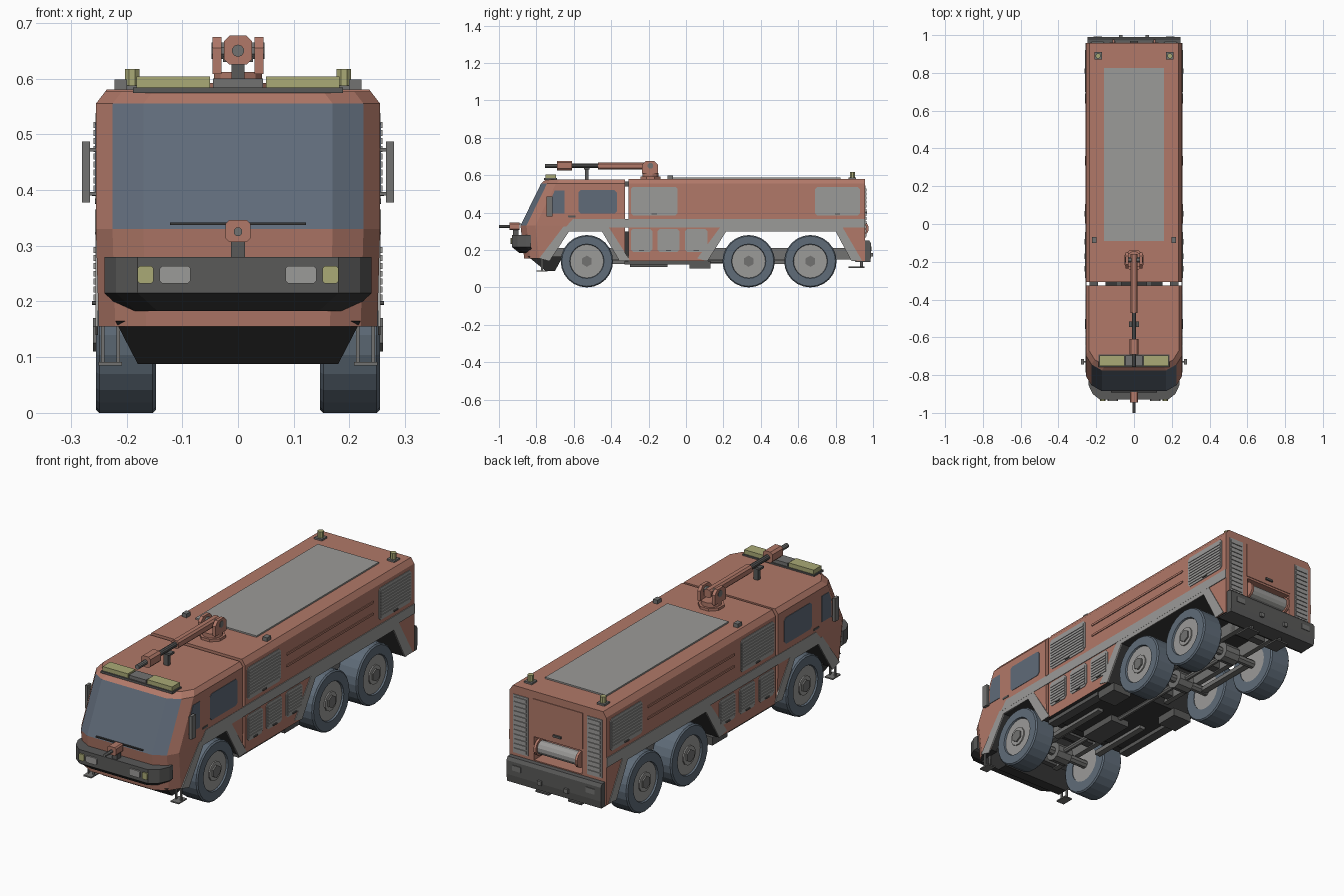
import bpy, bmesh, math
from mathutils import Vector

if "Cube" in bpy.data.objects:
    bpy.data.objects.remove(bpy.data.objects["Cube"], do_unlink=True)


def material(name, r, g, b):
    m = bpy.data.materials.new(name)
    m.use_nodes = True
    m.diffuse_color = (r, g, b, 1)
    m.node_tree.nodes["Principled BSDF"].inputs["Base Color"].default_value = (r, g, b, 1)
    return m


PAINT = material("brick_paint", .44, .19, .14)
LIGHT = material("light_grey", .33, .325, .315)
MID = material("mid_grey", .17, .17, .165)
DARK = material("dark_grey", .10, .10, .098)
BLACK = material("underbody_black", .04, .04, .04)
GLASS = material("slate_glass", .115, .145, .19)
TYRE = material("slate_rubber", .115, .15, .19)
LAMP = material("lamp_yellow", .40, .40, .18)


def loft(name, rings, mat, closed=False):
    """Skin a list of equal-length 3D rings, capped or joined end to start."""
    bm = bmesh.new()
    vs = [[bm.verts.new(p) for p in ring] for ring in rings]
    n = len(rings[0])
    pairs = list(zip(vs, vs[1:]))
    if closed:
        pairs.append((vs[-1], vs[0]))
    else:
        bm.faces.new(vs[0])
        bm.faces.new(vs[-1])
    for a, b in pairs:
        for i in range(n):
            bm.faces.new((a[i], a[(i + 1) % n], b[(i + 1) % n], b[i]))
    bmesh.ops.recalc_face_normals(bm, faces=bm.faces)
    me = bpy.data.meshes.new(name)
    bm.to_mesh(me)
    bm.free()
    ob = bpy.data.objects.new(name, me)
    bpy.context.collection.objects.link(ob)
    me.materials.append(mat)
    return ob


def prism(name, axis, pts, a, b, mat):
    """Extrude a 2D outline along one axis from a to b."""
    def put(p, t):
        return {"X": (t, p[0], p[1]), "Y": (p[0], t, p[1]), "Z": (p[0], p[1], t)}[axis]
    return loft(name, [[put(p, t) for p in pts] for t in (a, b)], mat)


def box(name, x, y, z, mat):
    return prism(name, "Z", [(x[0], y[0]), (x[1], y[0]), (x[1], y[1]), (x[0], y[1])], *z, mat)


def rod(name, axis, c, r, a, b, mat, n=16):
    pts = [(c[0] + r * math.cos(math.tau * (i + .5) / n),
            c[1] + r * math.sin(math.tau * (i + .5) / n)) for i in range(n)]
    return prism(name, axis, pts, a, b, mat)


def clipped(u0, u1, v0, v1, c=.012):
    """Rectangle outline with clipped corners."""
    return [(u0 + c, v0), (u1 - c, v0), (u1, v0 + c), (u1, v1 - c),
            (u1 - c, v1), (u0 + c, v1), (u0, v1 - c), (u0, v0 + c)]


def nose_ring(z, w, front, back, cx, cy):
    half = [(w, back), (w, front + cy), (w - cx * .35, front + cy * .4), (w - cx, front)]
    return [(x, y, z) for x, y in half] + [(-x, y, z) for x, y in reversed(half)]


def cut(ob, *cutters):
    bpy.context.view_layer.objects.active = ob
    for c in cutters:
        m = ob.modifiers.new("cut", "BOOLEAN")
        m.operation, m.solver, m.object = "DIFFERENCE", "EXACT", c
        bpy.ops.object.modifier_apply(modifier=m.name)
        bpy.data.objects.remove(c, do_unlink=True)


def darken_underside(ob, mat=BLACK):
    ob.data.materials.append(mat)
    for p in ob.data.polygons:
        if p.normal.z < -.3 and p.center.z < .32:
            p.material_index = len(ob.data.materials) - 1


SIDES = (("left", 1), ("right", -1))
front_arch = [(-.73, .14), (-.625, .30), (-.45, .30), (-.355, .14)]
rear_arch = [(.115, .14), (.215, .30), (.80, .30), (.885, .14)]


def arch_cutter(a):
    pts = [(a[0][0] - .033, .09), a[1], a[2], (a[3][0] + .03, .09)]
    return prism("arch_cutter", "X", pts, -.4, .4, PAINT)


# Cab shell with windscreen faces
cab = loft("cab", [nose_ring(z, w, f, -.325, .085, .08) for z, w, f in
                   ((.155, .25, -.865), (.33, .255, -.885), (.555, .255, -.775), (.577, .238, -.75))], PAINT)
cab.data.materials.append(GLASS)
for p in cab.data.polygons:
    if .4 < p.center.z < .5 and p.normal.y < -.5 and abs(p.center.x) < .235:
        p.material_index = 1
cut(cab, arch_cutter(front_arch))
darken_underside(cab)

# Rear body with chamfered roof edges and hose bay
body = prism("rear_body", "Y", [(-.253, .14), (.253, .14), (.253, .555), (.236, .58),
                                (-.236, .58), (-.253, .555)], -.308, .957, PAINT)
cut(body, arch_cutter(rear_arch), box("bay_cutter", (-.125, .125), (.89, 1.1), (.255, .365), PAINT))
darken_underside(body)
box("body_link", (-.15, .15), (-.33, -.30), (.17, .3), BLACK)
for s in (-.08, .08):
    box("roof_link", (s - .015, s + .015), (-.33, -.30), (.54, .565), DARK)

# Front bumper, skid and headlamps
bumper = loft("front_bumper", [nose_ring(z, w, f, -.83, .06, .075) for z, w, f in
              ((.183, .205, -.89), (.215, .24, -.93), (.28, .24, -.93))], DARK)
darken_underside(bumper)
loft("front_skid", [[(-w, a, z), (w, a, z), (w, b, z), (-w, b, z)] for z, w, a, b in
                    ((.165, .22, -.845, -.66), (.088, .18, -.75, -.70))], BLACK)
for side, s in SIDES:
    prism(side + "_headlamp", "Y", clipped(s * .113 - .028, s * .113 + .028, .232, .264, .005), -.937, -.925, LIGHT)
    prism(side + "_indicator", "Y", clipped(s * .166 - .014, s * .166 + .014, .232, .264, .004), -.936, -.905, LAMP)

# Bumper water gun and wipers
box("bumper_gun_post", (-.013, .013), (-.925, -.895), (.28, .308), DARK)
prism("bumper_gun", "Y", clipped(-.022, .022, .307, .346, .006), -.945, -.89, PAINT)
rod("bumper_gun_barrel", "Y", (0, .325), .008, -1, -.94, MID, 8)
box("wiper_bar", (-.122, .122), (-.891, -.882), (.337, .342), BLACK)

# Wheels and axles
for y in (-.53, .335, .665):
    for side, s in SIDES:
        prof = [(.147, .085), (.147, .134), (.153, .14), (.249, .14), (.255, .134), (.255, .092), (.235, .085)]
        loft(side + "_tyre", [[(s * x, y + r * math.cos(math.tau * i / 24), .14 + r * math.sin(math.tau * i / 24))
                               for i in range(24)] for x, r in prof], TYRE, True)
        rod(side + "_rim", "X", (y, .14), .09, s * .15, s * .247, LIGHT, 24)
        rod(side + "_hub", "X", (y, .14), .045, s * .24, s * .253, LIGHT, 12)
        rod(side + "_hub_nut", "X", (y, .14), .03, s * .25, s * .26, MID, 6)
    rod("axle", "X", (y, .14), .02, -.16, .16, MID, 8)
    rod("differential", "X", (y, .14), .045, -.04, .04, MID, 10)

# Underbody frame
for side, s in SIDES:
    box(side + "_frame_rail", (s * .075, s * .10), (-.72, .93), (.15, .21), MID)
    box(side + "_sill", (s * .19, s * .235), (-.33, .02), (.122, .141), DARK)
    box(side + "_tank", (s * .13, s * .23), (.02, .13), (.102, .141), DARK)
    for y in (.5, -.25):
        box(side + "_spring_beam", (s * .11, s * .14), (y - .16, y + .16), (.125, .145), MID)
for y in (-.66, -.4, -.1, .17, .5, .82):
    box("frame_cross_beam", (-.1, .1), (y - .02, y + .02), (.155, .2), DARK)
rod("drive_shaft", "Y", (0, .14), .013, -.53, .66, MID, 8)
box("gearbox", (-.05, .05), (-.3, -.1), (.11, .17), DARK)

# Side trim, glazing, shutters and fittings
for side, s in SIDES:
    def plate(name, pts, mat, x=.2525, t=.004):
        return prism(side + "_" + name, "X", pts, s * x, s * (x + t), mat)

    plate("stripe", [(-.645, .32), (.957, .32), (.957, .365), (-.605, .365)], LIGHT)
    for arch, name in ((front_arch, "front"), (rear_arch, "rear")):
        a, b, c, d = arch
        plate(name + "_arch_trim", [a, b, c, d, (d[0] + .055, .145), (c[0] + .035, .325),
                                    (b[0] - .03, .325), (a[0] - .055, .155)], LIGHT, .251, .005)
    plate("quarter_window", [(-.722, .395), (-.65, .395), (-.65, .518), (-.702, .518), (-.718, .48)], GLASS, .253)
    plate("door_window", clipped(-.575, -.37, .395, .52), GLASS, .253)
    plate("door_handle", clipped(-.63, -.59, .375, .385, .002), DARK, .253)
    # Roller shutters and lower lockers
    for y0, y1, z0, z1, n in ((-.295, -.045, .385, .538, 9), (.69, .93, .385, .538, 9),
                              (-.295, -.18, .19, .313, 7), (-.152, -.035, .19, .313, 7), (-.005, .115, .19, .313, 7)):
        plate("shutter", clipped(y0, y1, z0, z1), LIGHT, .252, .004)
        step = (z1 - z0 - .024) / n
        for i in range(n):
            z = z0 + .012 + i * step
            plate("shutter_slat", [(y0 + .008, z), (y1 - .008, z), (y1 - .008, z + step * .75),
                                   (y0 + .008, z + step * .75)], LIGHT, .255, .004)
        mid = (y0 + y1) / 2
        plate("shutter_handle", clipped(mid - .014, mid + .014, z0 + .004, z0 + .011, .001), DARK, .256, .006)
    for z in (.43, .485):
        plate("body_rib", clipped(0, .65, z, z + .01, .003), PAINT, .252, .005)
    # Mirror on two arms
    box(side + "_mirror", (s * .266, s * .28), (-.745, -.715), (.378, .487), MID)
    for z in (.393, .472):
        box(side + "_mirror_arm", (s * .24, s * .268), (-.733, -.725), (z - .003, z + .003), MID)
    # Hanging entry step
    box(side + "_step", (s * .208, s * .25), (-.80, -.74), (.085, .091), MID)
    for x in (.215, .243):
        box(side + "_step_post", (s * (x - .003), s * (x + .003)), (-.775, -.765), (.09, .17), MID)
    # Roof beacons, roof boxes and light bar
    box(side + "_beacon_base", (s * .17, s * .21), (.87, .91), (.578, .588), MID)
    rod(side + "_beacon", "Z", (s * .19, .89), .014, .586, .617, LAMP, 8)
    box(side + "_roof_box", (s * .199, s * .222), (-.10, -.07), (.575, .598), MID)
    box(side + "_light_bar", (s * .05, s * .182), (-.752, -.695), (.583, .604), LAMP)
    # Rear shutters and tail lamps
    box(side + "_rear_shutter", (s * .155, s * .233), (.95, .961), (.265, .54), LIGHT)
    for i in range(12):
        z = .272 + i * .022
        box(side + "_rear_slat", (s * .162, s * .226), (.96, .965), (z, z + .016), LIGHT)
    box(side + "_tail_lamp", (s * .17, s * .215), (.98, .993), (.195, .22), MID)
    box(side + "_tow_eye", (s * .06, s * .08), (.98, 1), (.165, .185), MID)
    box(side + "_rear_step", (s * .05, s * .12), (.87, .955), (.105, .113), DARK)
    box(side + "_rear_step_post", (s * .08, s * .09), (.93, .945), (.11, .16), DARK)
box("light_bar_base", (-.188, .188), (-.758, -.69), (.574, .584), DARK)
box("light_bar_centre", (-.045, .045), (-.752, -.695), (.58, .60), MID)

# Roof deck
box("roof_deck", (-.16, .16), (-.09, .825), (.578, .587), LIGHT)

# Rear bumper, hose reel and access panel
prism("rear_bumper", "X", [(.90, .135), (.985, .135), (.99, .17), (.99, .235), (.98, .25), (.955, .25), (.945, .17)],
      -.247, .247, DARK)
rod("hose_reel", "X", (.938, .315), .032, -.10, .10, LIGHT, 12)
for s in (-.108, .108):
    rod("reel_flange", "X", (.938, .315), .04, s - .006, s + .006, PAINT, 12)
box("rear_panel", (-.13, .13), (.955, .960), (.375, .545), PAINT)
box("rear_handle", (-.02, .02), (.958, .968), (.395, .405), DARK)

# Roof water cannon
rod("cannon_base", "Z", (0, -.19), .058, .575, .592, PAINT, 8)
rod("cannon_turntable", "Z", (0, -.19), .045, .59, .612, PAINT, 12)
for s in (-1, 1):
    prism("cannon_cheek", "X", [(-.235, .608), (-.15, .608), (-.15, .655), (-.17, .675), (-.215, .675), (-.235, .655)],
          s * .03, s * .046, PAINT)
rod("cannon_pivot", "X", (-.19, .65), .016, -.048, .048, MID, 8)
prism("cannon_arm", "Y", clipped(-.018, .018, .63, .668, .008), -.47, -.16, PAINT)
rod("cannon_barrel", "Y", (0, .65), .012, -.62, -.46, DARK, 10)
prism("cannon_head", "Y", clipped(-.025, .025, .625, .677, .01), -.69, -.61, PAINT)
rod("cannon_tip", "Y", (0, .65), .011, -.755, -.68, MID, 10)
box("cannon_rest_post", (-.012, .012), (-.54, -.52), (.575, .64), DARK)
box("cannon_rest", (-.027, .027), (-.545, -.515), (.63, .64), DARK)
